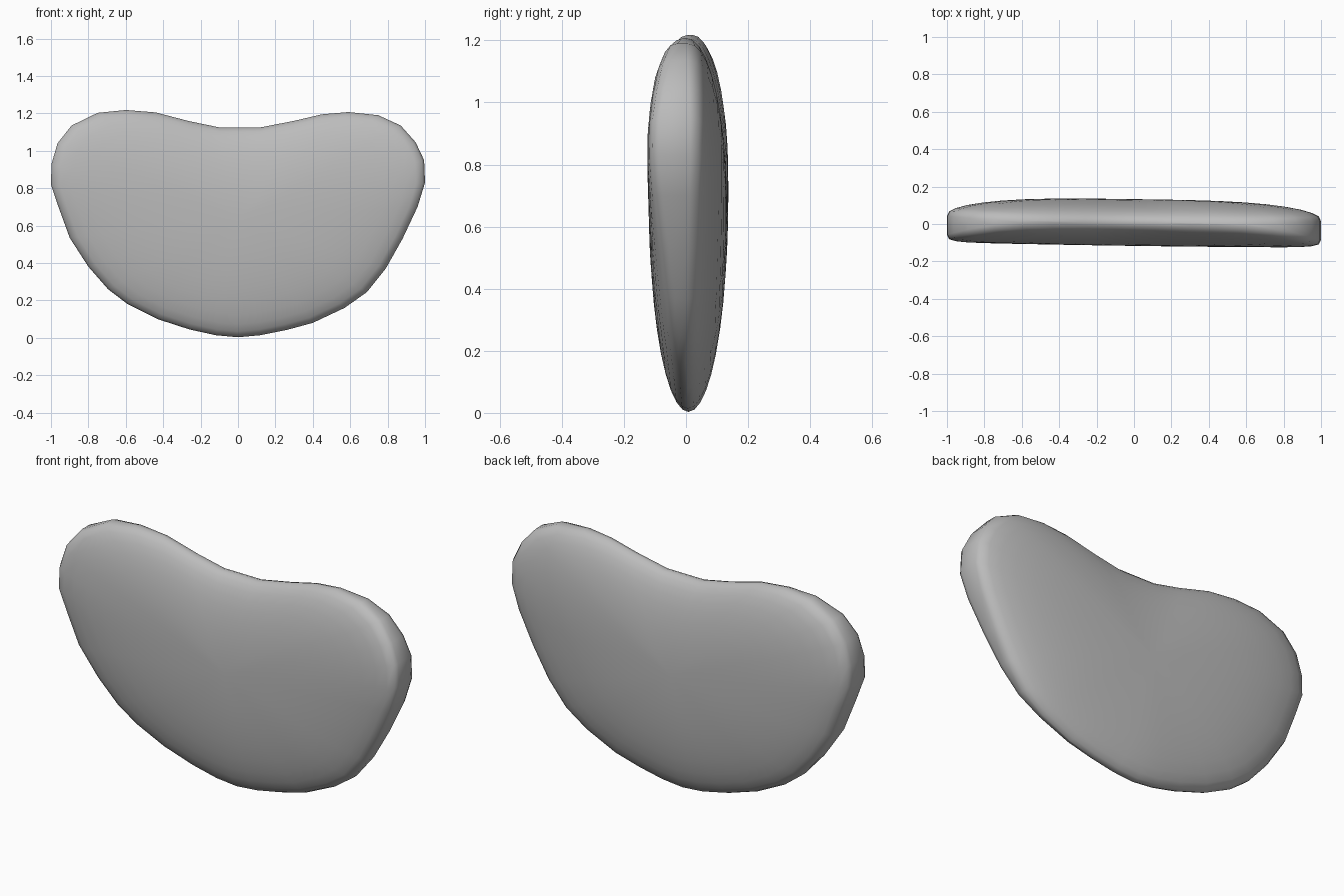
import bpy, bmesh, math

if "Cube" in bpy.data.objects:
    bpy.data.objects.remove(bpy.data.objects["Cube"])

# Outline of the pad in x, z
OUTLINE = [
    (0, .003), (.12, .014), (.26, .042), (.40, .08), (.57, .16), (.69, .245),
    (.79, .37), (.88, .53), (.96, .70), (1, .83), (.995, .95), (.95, 1.045),
    (.87, 1.135), (.75, 1.19), (.59, 1.207), (.45, 1.195), (.30, 1.16),
    (.12, 1.125), (-.10, 1.125), (-.26, 1.158), (-.44, 1.205), (-.60, 1.218),
    (-.75, 1.203), (-.89, 1.135), (-.965, 1.04), (-.997, .93), (-1, .82),
    (-.96, .70), (-.90, .535), (-.80, .38), (-.695, .26), (-.59, .18),
    (-.43, .10), (-.26, .045), (-.12, .014)]
CENTRE_Z = 0.64
HALF_DEPTH = 0.125
RINGS = 10


def mid_y(x):
    """Slight twist of the middle plane along the width."""
    return 0.008 - 0.014 * x - 0.03 * x ** 4


def point(x, z, s, side):
    """Point on the front (-1) or back (1) at fraction s of the outline."""
    blunt = abs(x) ** 4                      # sides are blunter than top and bottom
    p = 2 + blunt
    dome = max(0, 1 - s ** p) ** (1 / p)
    rim = 0.05 * blunt
    depth = rim + (HALF_DEPTH - rim) * dome
    px = x * s
    return (px, mid_y(px) + side * depth, CENTRE_Z + (z - CENTRE_Z) * s)


# Domed front and back, built as rings shrinking towards the middle
bm = bmesh.new()
rings = []
for side in (-1, 1):
    steps = [math.sin(math.pi / 2 * k / RINGS) for k in range(1, RINGS + 1)]
    if side == 1:
        steps.reverse()
    for s in steps:
        rings.append([bm.verts.new(point(x, z, s, side)) for x, z in OUTLINE])
n = len(OUTLINE)
for a, b in zip(rings, rings[1:]):
    for i in range(n):
        j = (i + 1) % n
        bm.faces.new((a[i], a[j], b[j], b[i]))
for ring, side in ((rings[0], -1), (rings[-1], 1)):
    tip = bm.verts.new(point(0, CENTRE_Z, 0, side))
    for i in range(n):
        bm.faces.new((ring[i], ring[(i + 1) % n], tip))
bmesh.ops.remove_doubles(bm, verts=bm.verts, dist=0.0005)
bmesh.ops.recalc_face_normals(bm, faces=bm.faces)

mesh = bpy.data.meshes.new("bean_pad")
bm.to_mesh(mesh)
bm.free()
pad = bpy.data.objects.new("bean_pad", mesh)
bpy.context.collection.objects.link(pad)
mesh.shade_smooth()

grey = bpy.data.materials.new("mid_grey")
grey.diffuse_color = (0.5, 0.5, 0.5, 1)
grey.use_nodes = True
grey.node_tree.nodes["Principled BSDF"].inputs["Base Color"].default_value = grey.diffuse_color
mesh.materials.append(grey)
